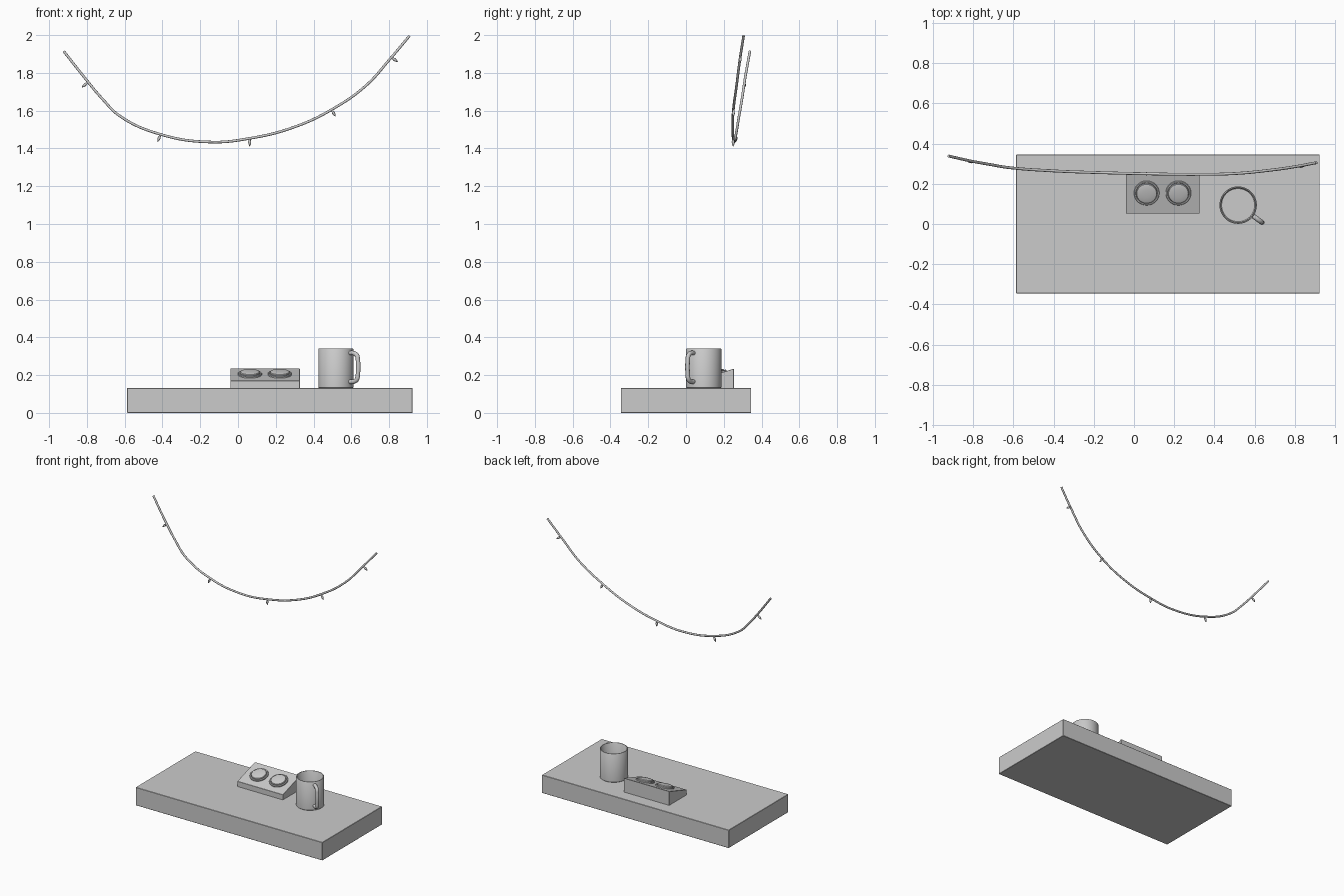
import bpy, bmesh, math
from mathutils import Vector, Matrix

if "Cube" in bpy.data.objects:
    bpy.data.objects.remove(bpy.data.objects["Cube"])


def finish(name, bm, matrix=Matrix(), smooth=True):
    bmesh.ops.recalc_face_normals(bm, faces=bm.faces)
    me = bpy.data.meshes.new(name)
    bm.to_mesh(me)
    bm.free()
    ob = bpy.data.objects.new(name, me)
    bpy.context.collection.objects.link(ob)
    ob.matrix_world = matrix
    select(ob)
    if smooth:
        bpy.ops.object.shade_smooth_by_angle(angle=math.radians(35))
    return ob


def select(ob):
    bpy.ops.object.select_all(action='DESELECT')
    ob.select_set(True)
    bpy.context.view_layer.objects.active = ob


def lathe(name, profile, matrix, steps=48):
    """Revolve (radius, height) points about z."""
    bm = bmesh.new()
    vs = [bm.verts.new((r, 0, z)) for r, z in profile]
    es = [bm.edges.new(p) for p in zip(vs, vs[1:])]
    bmesh.ops.spin(bm, geom=vs + es, cent=(0, 0, 0), axis=(0, 0, 1),
                   angle=math.tau, steps=steps)
    bmesh.ops.remove_doubles(bm, verts=bm.verts, dist=1e-5)
    return finish(name, bm, matrix)


def extrude_x(name, outline, x0, x1, bevel):
    """Extrude a (y, z) outline along x."""
    bm = bmesh.new()
    face = bm.faces.new([bm.verts.new((x0, y, z)) for y, z in outline])
    new = bmesh.ops.extrude_face_region(bm, geom=[face])['geom']
    bmesh.ops.translate(bm, vec=(x1 - x0, 0, 0),
                        verts=[g for g in new if isinstance(g, bmesh.types.BMVert)])
    bmesh.ops.bevel(bm, geom=bm.edges[:], offset=bevel, segments=1, affect='EDGES')
    return finish(name, bm, smooth=False)


def tube(name, points, radius, res=6):
    cu = bpy.data.curves.new(name, 'CURVE')
    cu.dimensions = '3D'
    cu.bevel_depth, cu.bevel_resolution = radius, 3
    cu.use_fill_caps, cu.resolution_u = True, res
    sp = cu.splines.new('BEZIER')
    sp.bezier_points.add(len(points) - 1)
    for bp, p in zip(sp.bezier_points, points):
        bp.co = p
        bp.handle_left_type = bp.handle_right_type = 'AUTO'
    ob = bpy.data.objects.new(name, cu)
    bpy.context.collection.objects.link(ob)
    select(ob)
    bpy.ops.object.convert(target='MESH')
    bpy.ops.object.shade_smooth_by_angle(angle=math.radians(50))
    return ob


# desk slab
extrude_x('desk_slab', [(-.345, 0), (.345, 0), (.345, .132), (-.345, .132)],
          -.587, .924, .002)

# sloped control box
y0, y1, z0, z1 = .052, .253, .17, .234
extrude_x('control_box', [(y0, .131), (y1, .131), (y1, z1), (y0, z0)],
          -.041, .327, .001)

# push buttons with collars, tilted to the sloped face
slope = math.atan2(z1 - z0, y1 - y0)
by = .155
bz = z0 + (by - y0) * math.tan(slope)
for i, bx in enumerate((.063, .221)):
    m = Matrix.Translation((bx, by, bz)) @ Matrix.Rotation(slope, 4, 'X')
    lathe(f'button_collar_{i + 1}',
          [(.053, -.004), (.063, -.004), (.063, .007), (.061, .009),
           (.055, .009), (.053, .007), (.053, -.004)], m)
    lathe(f'button_cap_{i + 1}',
          [(0, -.003), (.052, -.003), (.052, .012), (.049, .016),
           (.042, .018), (.02, .02), (0, .0205)], m)

# mug: hollow body and handle
mug = Matrix.Translation((.518, .094, .132)) @ Matrix.Rotation(math.radians(-36), 4, 'Z')
lathe('mug_body', [(0, 0), (.09, 0), (.093, .003), (.093, .206), (.091, .209),
                   (.087, .209), (.085, .206), (.085, .014), (.082, .01), (0, .01)], mug, 64)
handle = tube('mug_handle', [(.088, 0, .185), (.118, 0, .184), (.138, 0, .172), (.144, 0, .15),
                             (.144, 0, .07), (.138, 0, .046), (.118, 0, .034), (.088, 0, .033)], .012)
handle.matrix_world = mug

# sagging light cable
cable = [(-.922, .338, 1.914), (-.81, .313, 1.772), (-.716, .296, 1.66), (-.626, .281, 1.572),
         (-.415, .265, 1.476), (-.15, .255, 1.434), (.06, .25, 1.453), (.3, .247, 1.514),
         (.5, .251, 1.608), (.68, .268, 1.728), (.8, .285, 1.868), (.908, .305, 1.996)]
cable[9] = (.68, .268, 1.735)
tube('light_cable', cable, .007, 8)

# small bulbs hanging square to the cable: (position, outward x and z)
bulbs = [((-.795, .31, 1.751), (-.75, -.66)), ((-.41, .265, 1.475), (-.35, -.94)),
         ((.062, .25, 1.454), (0, -1)), ((.495, .251, 1.606), (.5, -.86)),
         ((.812, .287, 1.883), (.8, -.6))]
for i, (p, (dx, dz)) in enumerate(bulbs):
    turn = Vector((0, 0, 1)).rotation_difference(Vector((dx, 0, dz)))
    m = Matrix.Translation(p) @ turn.to_matrix().to_4x4()
    lathe(f'bulb_socket_{i + 1}', [(0, 0), (.006, 0), (.006, .014), (0, .014)], m, 12)
    lathe(f'bulb_{i + 1}', [(0, .013), (.006, .014), (.008, .019), (.0075, .025),
                            (.005, .034), (.002, .041), (0, .043)], m, 12)
